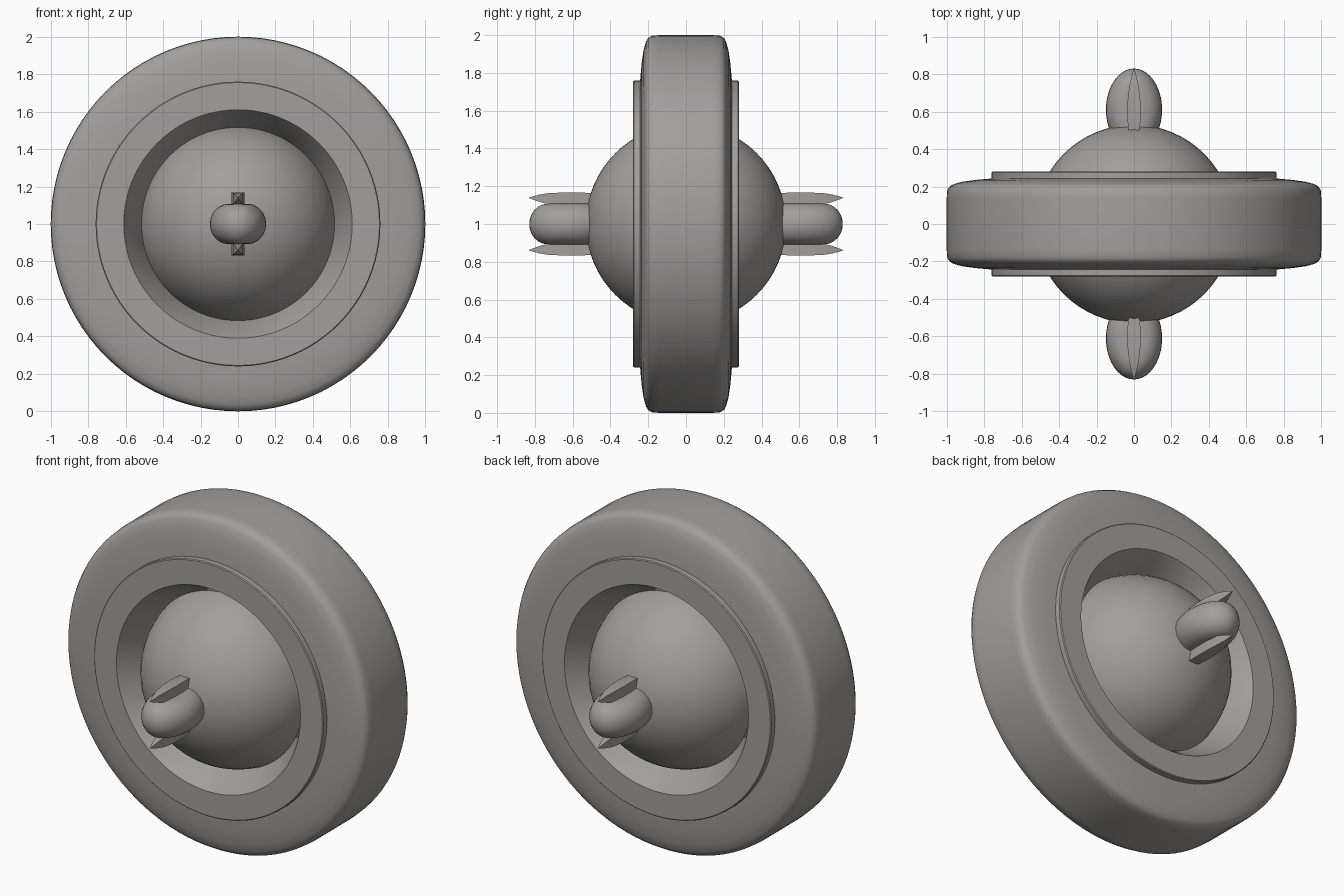
import bpy, bmesh, math

if "Cube" in bpy.data.objects:
    bpy.data.objects.remove(bpy.data.objects["Cube"])

mat = bpy.data.materials.new("warm grey")
mat.diffuse_color = (0.36, 0.35, 0.34, 1)
mat.use_nodes = True
mat.node_tree.nodes["Principled BSDF"].inputs["Base Color"].default_value = mat.diffuse_color
CZ = 1.0  # wheel axis height


def finish(name, bm, angle=35):
    bmesh.ops.remove_doubles(bm, verts=bm.verts, dist=1e-5)
    bmesh.ops.recalc_face_normals(bm, faces=bm.faces)
    me = bpy.data.meshes.new(name)
    bm.to_mesh(me)
    bm.free()
    me.materials.append(mat)
    ob = bpy.data.objects.new(name, me)
    bpy.context.collection.objects.link(ob)
    bpy.ops.object.select_all(action='DESELECT')
    ob.select_set(True)
    bpy.context.view_layer.objects.active = ob
    bpy.ops.object.shade_smooth_by_angle(angle=math.radians(angle))
    return ob


def skin(bm, rings, closed=False):
    """Bridge successive rings of points; cap the ends if not closed."""
    vs = [[bm.verts.new(p) for p in r] for r in rings]
    n = len(vs[0])
    for i in range(len(vs) if closed else len(vs) - 1):
        a, b = vs[i], vs[(i + 1) % len(vs)]
        for k in range(n):
            bm.faces.new((a[k], a[(k + 1) % n], b[(k + 1) % n], b[k]))
    if not closed:
        bm.faces.new(vs[0])
        bm.faces.new(vs[-1])


def lathe(name, half, n=96):
    """Spin a half profile (radius, y), mirrored in y, about the wheel axis."""
    prof = half + [(r, -y) for r, y in reversed(half)]
    bm = bmesh.new()
    skin(bm, [[(r * math.cos(2 * math.pi * k / n), y, CZ + r * math.sin(2 * math.pi * k / n))
               for k in range(n)] for r, y in prof], closed=True)
    return finish(name, bm)


# tyre with softly bulged sides
lathe("tyre", [(0.60, 0.20), (0.70, 0.245), (0.76, 0.243), (0.85, 0.235), (0.92, 0.225),
               (0.965, 0.212), (0.985, 0.20), (0.997, 0.18), (1.0, 0.14)])
# raised rim with a funnel leading in to the ball
lathe("rim", [(0.50, 0.06), (0.51, 0.11), (0.61, 0.28), (0.755, 0.28), (0.76, 0.275), (0.76, 0.20)])

# central ball
bm = bmesh.new()
bmesh.ops.create_uvsphere(bm, u_segments=64, v_segments=32, radius=0.53)
for v in bm.verts:
    v.co.z += CZ
finish("ball", bm)

for side, s in (("front", -1), ("back", 1)):
    # flattened pod with a rounded edge
    bm = bmesh.new()
    rings = []
    for i in range(13):
        p = math.radians(-88 + 176 * i / 12)
        inset = 0.10 * (1 - math.cos(p))
        rings.append([((0.15 - inset) * math.cos(2 * math.pi * k / 40),
                       s * (0.61 + (0.22 - inset) * math.sin(2 * math.pi * k / 40)),
                       CZ + 0.108 * math.sin(p)) for k in range(40)])
    skin(bm, rings)
    finish(side + "_pod", bm)
    # pointed fins above and below the pod
    for where, t in (("upper", 1), ("lower", -1)):
        bm = bmesh.new()
        # y, half width, bottom, top
        secs = [(0.48, 0.028, 0.09, 0.162), (0.56, 0.035, 0.09, 0.167), (0.65, 0.035, 0.095, 0.167),
                (0.73, 0.026, 0.105, 0.163), (0.78, 0.015, 0.118, 0.155), (0.83, 0.002, 0.137, 0.141)]
        skin(bm, [[(x * w, s * y, CZ + t * z) for x, z in ((-1, lo), (1, lo), (1, hi), (-1, hi))]
                  for y, w, lo, hi in secs])
        finish(side + "_" + where + "_fin", bm)
